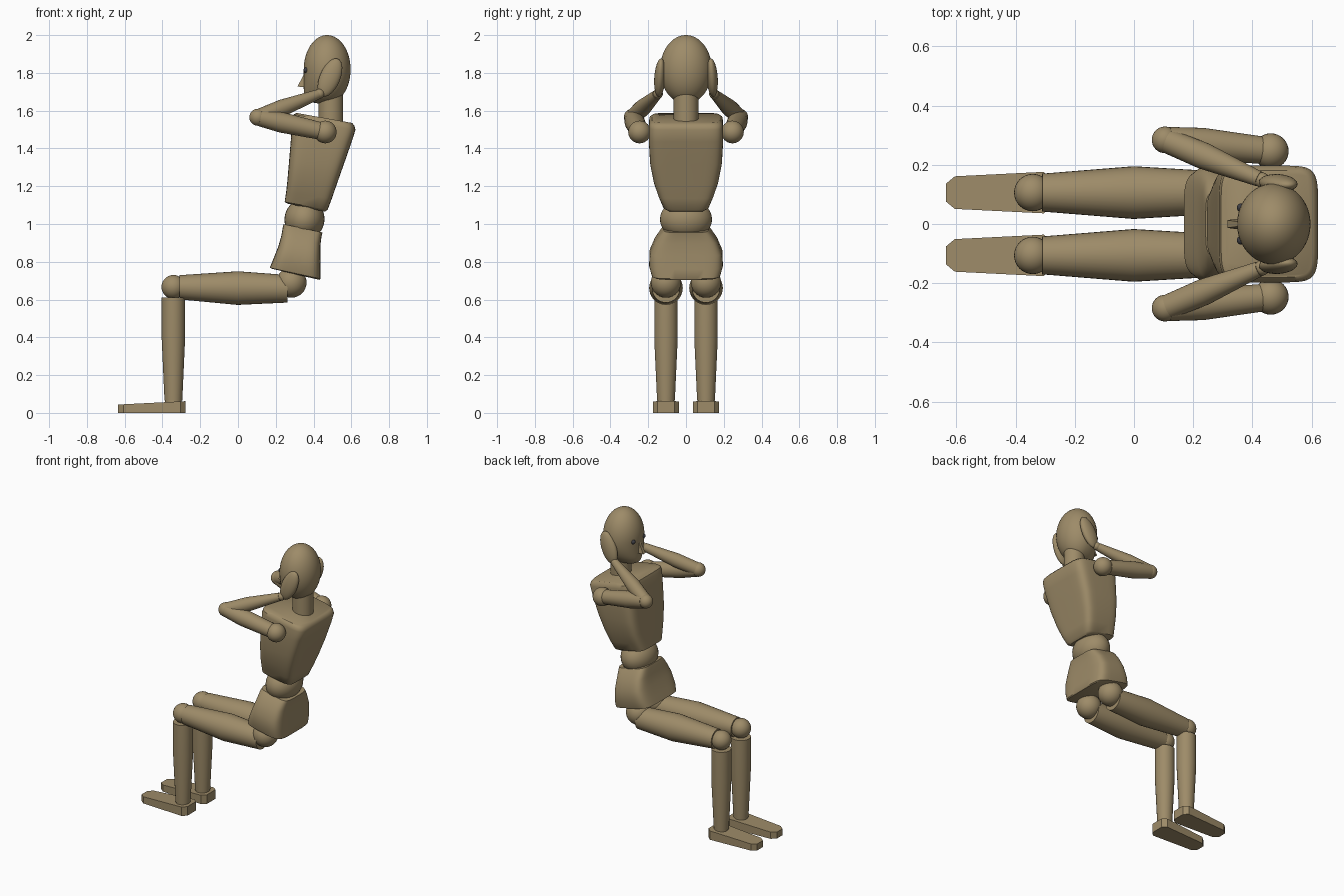
import bpy, bmesh, math
from mathutils import Vector, Matrix

if "Cube" in bpy.data.objects:
    bpy.data.objects.remove(bpy.data.objects["Cube"])


def material(name, rgb):
    m = bpy.data.materials.new(name)
    m.diffuse_color = (*rgb, 1)
    m.use_nodes = True
    m.node_tree.nodes["Principled BSDF"].inputs["Base Color"].default_value = m.diffuse_color
    return m


WOOD = material("tan_wood", (0.34, 0.26, 0.14))
DARK = material("dark_eye", (0.05, 0.05, 0.06))


def finish(name, bm, mat=WOOD, angle=35):
    bmesh.ops.recalc_face_normals(bm, faces=bm.faces[:])
    me = bpy.data.meshes.new(name)
    bm.to_mesh(me)
    bm.free()
    ob = bpy.data.objects.new(name, me)
    bpy.context.collection.objects.link(ob)
    me.materials.append(mat)
    bpy.ops.object.select_all(action='DESELECT')
    ob.select_set(True)
    bpy.context.view_layer.objects.active = ob
    bpy.ops.object.shade_smooth_by_angle(angle=math.radians(angle))
    return ob


def skin(name, rings, angle=35):
    """Bridge a stack of equal-sized point rings and cap both ends."""
    bm = bmesh.new()
    vs = [[bm.verts.new(p) for p in r] for r in rings]
    n = len(vs[0])
    for a, b in zip(vs, vs[1:]):
        for i in range(n):
            j = (i + 1) % n
            bm.faces.new((a[i], a[j], b[j], b[i]))
    bm.faces.new(vs[0])
    bm.faces.new(vs[-1])
    return finish(name, bm, angle=angle)


def block(name, sections, power, n=56):
    """Loft of rounded-rectangle sections: front x,z / back x,z / half width."""
    rings = []
    for xf, zf, xb, zb, hw in sections:
        ring = []
        for i in range(n):
            a = 2 * math.pi * (i + 0.5) / n
            c, s = math.cos(a), math.sin(a)
            u = math.copysign(abs(c) ** (2 / power), c)
            v = math.copysign(abs(s) ** (2 / power), s)
            t = (u + 1) / 2
            ring.append((xf + (xb - xf) * t, v * hw, zf + (zb - zf) * t))
        rings.append(ring)
    return skin(name, rings, 40)


def limb(name, a, b, radii, n=32):
    """Round limb from a to b; radii is a list of (fraction, radius)."""
    a, b = Vector(a), Vector(b)
    q = (b - a).to_track_quat('Z', 'Y')
    rings = []
    for t, r in radii:
        c = a.lerp(b, t)
        rings.append([c + q @ Vector((r * math.cos(2 * math.pi * i / n),
                                      r * math.sin(2 * math.pi * i / n), 0))
                      for i in range(n)])
    return skin(name, rings)


def ball(name, loc, size, tilt=0.0, roll=0.0, mat=WOOD, seg=32):
    bm = bmesh.new()
    bmesh.ops.create_uvsphere(bm, u_segments=seg, v_segments=seg // 2, radius=1)
    size = (size,) * 3 if isinstance(size, float) else size
    bm.transform(Matrix.Translation(loc) @ Matrix.Rotation(roll, 4, 'X')
                 @ Matrix.Rotation(tilt, 4, 'Y') @ Matrix.Diagonal((*size, 1)))
    return finish(name, bm, mat, 60)


# Trunk
block("pelvis", [(.180, .763, .432, .704, .168), (.168, .768, .437, .710, .182),
                 (.185, .810, .437, .760, .195), (.213, .880, .436, .830, .192),
                 (.230, .940, .437, .895, .165), (.237, .983, .443, .938, .135),
                 (.242, .999, .448, .955, .118)], 5)
ball("waist_joint", (.352, 0, 1.025), (.106, .138, .11), math.radians(11))
block("chest", [(.262, 1.108, .460, 1.065, .100), (.247, 1.117, .475, 1.076, .120),
                (.255, 1.170, .497, 1.135, .145), (.262, 1.235, .523, 1.210, .170),
                (.270, 1.330, .560, 1.315, .190), (.280, 1.450, .602, 1.435, .197),
                (.287, 1.560, .622, 1.498, .197), (.294, 1.580, .617, 1.520, .193),
                (.310, 1.588, .604, 1.535, .180)], 6)
limb("neck", (.492, 0, 1.53), (.492, 0, 1.74), [(0, .065), (1, .065)])

# Head: an egg with a fuller face and chin
bm = bmesh.new()
bmesh.ops.create_uvsphere(bm, u_segments=48, v_segments=32, radius=1)
for v in bm.verts:
    t = -v.co.z
    if v.co.x < 0 and 0 < t < 0.999:
        v.co.x *= math.sqrt((1 - t ** 12) / (1 - t * t))
bm.transform(Matrix.Translation((.472, 0, 1.818)) @ Matrix.Diagonal((.124, .137, .182, 1)))
finish("head", bm, angle=60)

# Nose wedge
bm = bmesh.new()
ps = [bm.verts.new(p) for p in ((.352, .008, 1.80), (.352, -.008, 1.80),
                                (.315, -.013, 1.727), (.315, .013, 1.727),
                                (.365, .02, 1.725), (.365, -.02, 1.725))]
bmesh.ops.convex_hull(bm, input=ps)
finish("nose", bm, angle=20)

# Paired parts
FOOT = [(-.635, .03), (-.605, .055), (-.305, .07), (-.277, .045)]
for s, side in ((1, "left"), (-1, "right")):
    y = .106 * s
    # Foot: tapered plan, top slopes down to the toe
    plan = [(x, w) for x, w in FOOT] + [(x, -w) for x, w in reversed(FOOT)]
    skin(side + "_foot", [[(x, y + w, 0) for x, w in plan],
                          [(x, y + w, .062 + (x + .277) * .05) for x, w in plan]], 20)
    # Leg
    ball(side + "_ankle", (-.342, y, .06), .044)
    limb(side + "_shin", (-.342, y, .065), (-.342, y, .61),
         [(0, .047), (.6, .062), (1, .062)])
    ball(side + "_knee", (-.342, y, .667), .063)
    limb(side + "_thigh", (-.31, y, .665), (.262, y, .657),
         [(0, .064), (.54, .089), (1, .073)])
    ball(side + "_hip", (.283, y, .69), .08)
    # Arm, folded so that the hand covers the ear
    shoulder, elbow, wrist = (.462, .246 * s, 1.487), (.105, .284 * s, 1.565), (.432, .148 * s, 1.69)
    ball(side + "_shoulder", shoulder, .06)
    limb(side + "_upper_arm", shoulder, elbow, [(.06, .046), (.65, .054), (.97, .045)])
    ball(side + "_elbow", elbow, .045)
    limb(side + "_forearm", elbow, wrist, [(.04, .042), (.4, .045), (.97, .026)])
    ball(side + "_wrist", wrist, .026)
    ball(side + "_hand", (.487, .138 * s, 1.775), (.054, .03, .108),
         math.radians(23), math.radians(4) * s)
    # Eye
    ball(side + "_eye", (.362, .055 * s, 1.815), .015, mat=DARK, seg=16)
